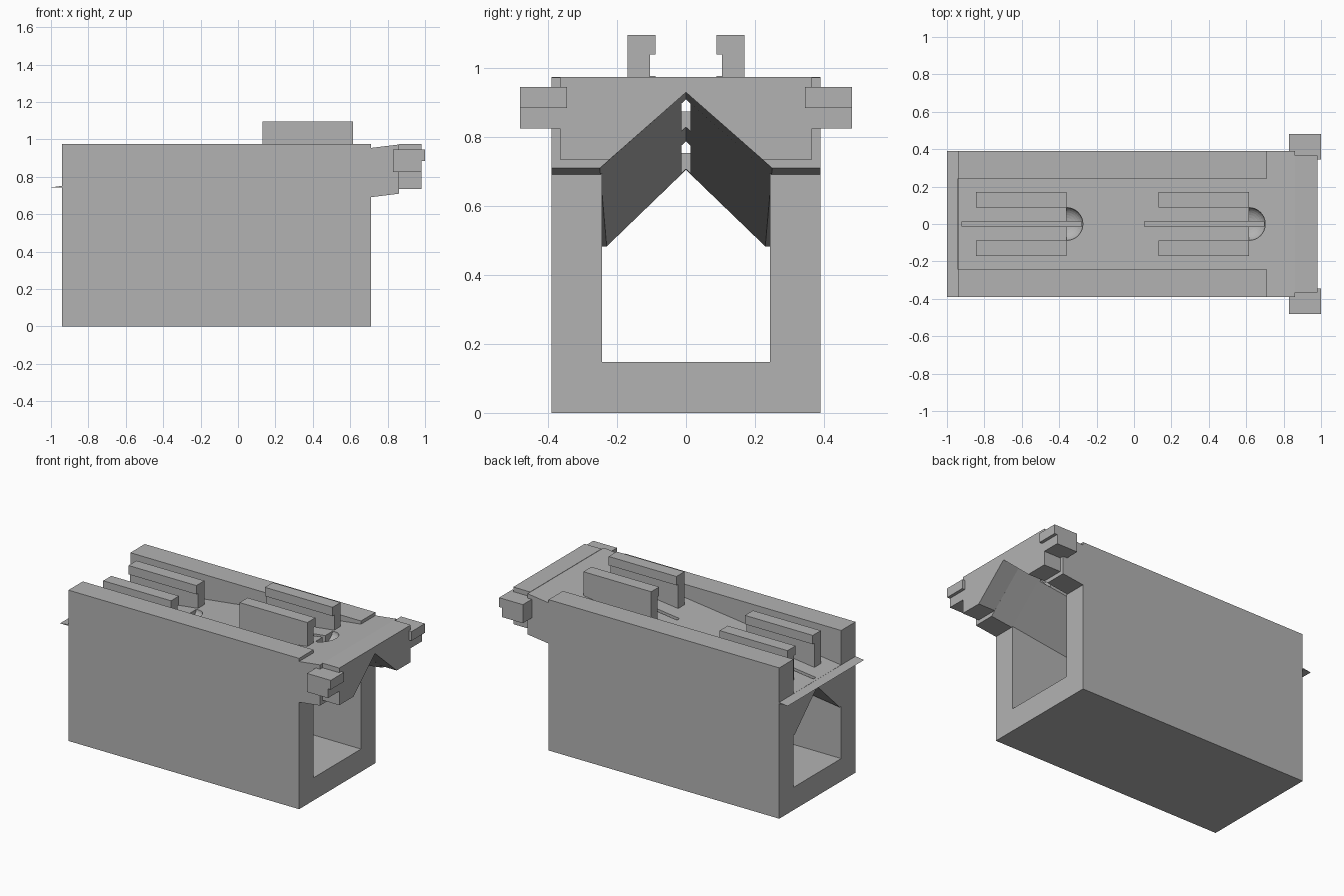
import bpy, bmesh
from mathutils import Vector

cube = bpy.data.objects.get("Cube")
if cube:
    bpy.data.objects.remove(cube, do_unlink=True)

grey = bpy.data.materials.new("plain grey")
grey.use_nodes = True
GREY = (0.45, 0.45, 0.45, 1)
grey.diffuse_color = GREY
grey.node_tree.nodes["Principled BSDF"].inputs["Base Color"].default_value = GREY


def finish(name, bm):
    bmesh.ops.recalc_face_normals(bm, faces=bm.faces[:])
    mesh = bpy.data.meshes.new(name)
    bm.to_mesh(mesh)
    bm.free()
    mesh.materials.append(grey)
    obj = bpy.data.objects.new(name, mesh)
    bpy.context.scene.collection.objects.link(obj)
    return obj


def loft(name, rings):
    """Skin two matching rings of points and cap both ends."""
    bm = bmesh.new()
    a, b = [[bm.verts.new(p) for p in ring] for ring in rings]
    n = len(a)
    for i in range(n):
        j = (i + 1) % n
        bm.faces.new((a[i], a[j], b[j], b[i]))
    bm.faces.new(a)
    bm.faces.new(b)
    return finish(name, bm)


def along_x(name, yz, x0, x1):
    return loft(name, [[(x, y, z) for y, z in yz] for x in (x0, x1)])


def box(name, x, y, z):
    return along_x(name, [(y[0], z[0]), (y[1], z[0]), (y[1], z[1]), (y[0], z[1])], *x)


def cut(target, cutter):
    mod = target.modifiers.new("cut", "BOOLEAN")
    mod.operation, mod.solver, mod.object = "DIFFERENCE", "EXACT", cutter
    bpy.context.view_layer.objects.active = target
    bpy.ops.object.modifier_apply(modifier=mod.name)
    bpy.data.objects.remove(cutter, do_unlink=True)


# Open trough with thick walls
W, T, I, FLOOR = 0.39, 0.975, 0.243, 0.147
along_x("trough", [(-W, 0), (W, 0), (W, T), (I, T), (I, FLOOR),
                   (-I, FLOOR), (-I, T), (-W, T)], -0.94, 0.71)

# Sloping deck with a roof-shaped groove underneath
BACK, NOSE = -0.939, 0.86


def deck_ring(x, half):
    t = (x - BACK) / (NOSE - BACK)
    mix = lambda a, b: a + (b - a) * t
    top, low, ridge, w = mix(0.752, 0.973), mix(0.483, 0.71), mix(0.705, 0.93), mix(0.23, 0.25)
    return [(x, y, z) for y, z in ((-half, top), (half, top), (half, low),
                                   (w, low), (0, ridge), (-w, low), (-half, low))]


deck = loft("deck", [deck_ring(BACK, 0.3), deck_ring(0.71, 0.3)])
loft("deck_nose", [deck_ring(0.71, W), deck_ring(NOSE, W)])
lip = [(-1, 0.744), (-0.94, 0.752), (-0.94, 0.744)]
loft("deck_lip", [[(x, y, z) for x, z in lip] for y in (-W, W)])

# Notched end block
B, BZ = 0.365, 0.735
along_x("end_block", [(-B, T), (B, T), (B, BZ), (0.222, BZ), (0, 0.93),
                      (-0.222, BZ), (-B, BZ)], NOSE, 0.98)

# Two mounting stations: slot, scooped entry and a pair of hooked rails
for station, x, drop in (("front", 0.615, 0), ("rear", -0.36, 0.12)):
    cut(deck, box("slot_cutter", (x - 0.56, x + 0.08), (-0.013, 0.013), (0.5, 1.1)))
    bm = bmesh.new()
    bmesh.ops.create_uvsphere(bm, u_segments=32, v_segments=16, radius=0.088)
    bmesh.ops.scale(bm, vec=(1, 1, 0.65), verts=bm.verts[:])
    cutplane = bmesh.ops.bisect_plane(bm, geom=bm.verts[:] + bm.edges[:] + bm.faces[:],
                                      plane_co=(0, 0, 0), plane_no=(1, 0, 0), clear_inner=True)
    rim = [e for e in cutplane["geom_cut"] if isinstance(e, bmesh.types.BMEdge)]
    bmesh.ops.edgeloop_fill(bm, edges=rim)
    bmesh.ops.translate(bm, vec=Vector((x, 0, 0.946 - drop)), verts=bm.verts[:])
    cut(deck, finish("scoop_cutter", bm))
    for side, s in (("left", 1), ("right", -1)):
        top, step, foot = 1.097 - drop, 1.04 - drop, 0.87 - drop
        hook = [(0.17, foot), (0.17, top), (0.088, top), (0.088, step), (0.105, step), (0.105, foot)]
        along_x(f"{station}_rail_{side}", [(s * y, z) for y, z in hook], x - 0.485, x)

# Corner clips that wrap the end block
for side, s in (("back", 1), ("front", -1)):
    box(f"{side}_clip_body", (0.83, 0.98), (s * 0.365, s * 0.481), (0.825, 0.945))
    box(f"{side}_clip_lip", (0.98, 1.0), (s * 0.345, s * 0.481), (0.885, 0.945))
